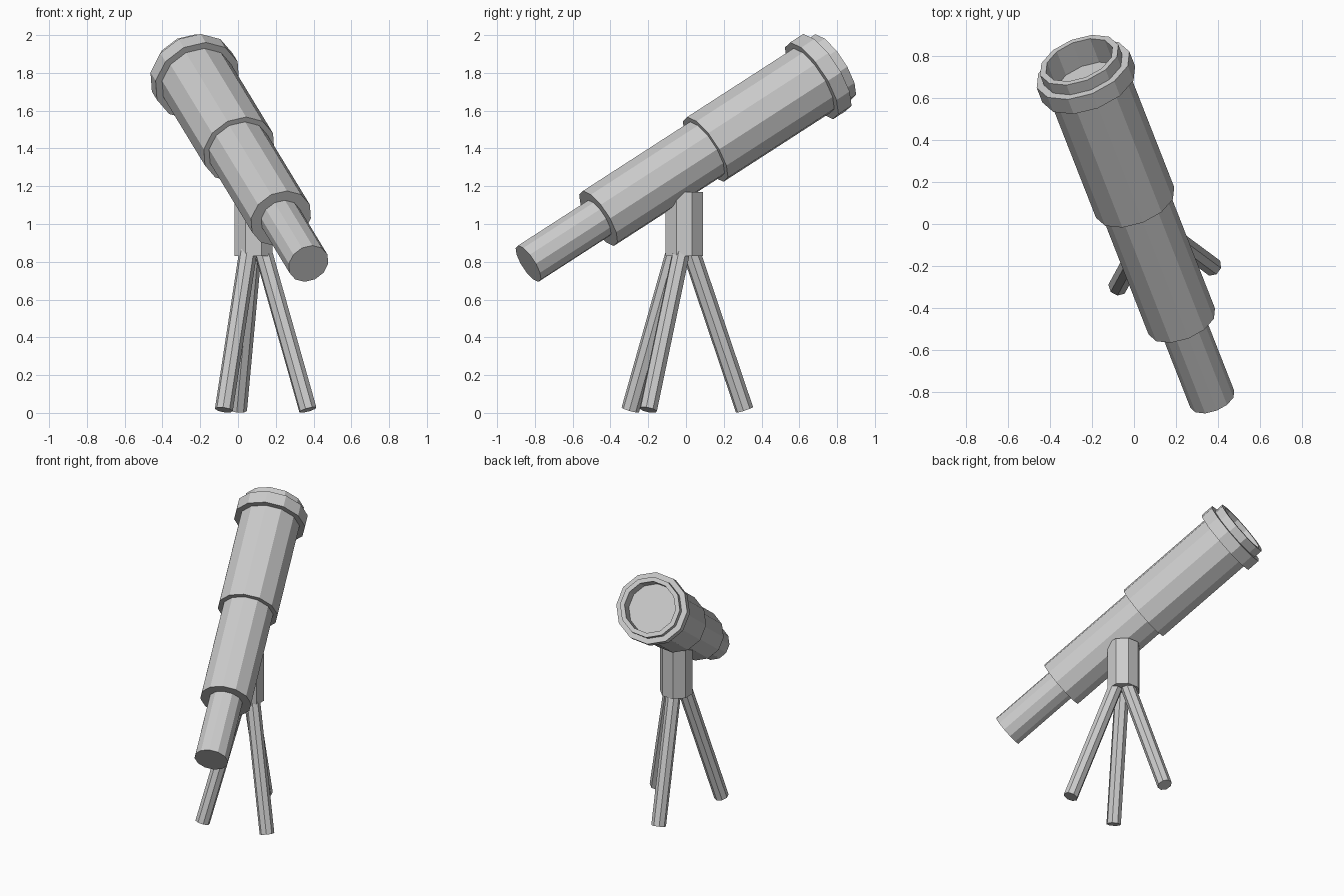
import bpy
import bmesh
from math import cos, sin, pi
from mathutils import Matrix, Vector

if "Cube" in bpy.data.objects:
    bpy.data.objects.remove(bpy.data.objects["Cube"], do_unlink=True)

GREY = (0.6, 0.6, 0.6, 1.0)
metal = bpy.data.materials.new("light grey")
metal.use_nodes = True
metal.diffuse_color = GREY
for node in metal.node_tree.nodes:
    if node.type == "BSDF_PRINCIPLED":
        node.inputs["Base Color"].default_value = GREY


def lathe(name, profile, origin, axis, sides, phase=0.0, closed=False):
    """Spin (distance, radius) points about an axis; cap the ends or close the loop."""
    axis = Vector(axis).normalized()
    guide = Vector((0, 0, 1)) if abs(axis.z) < 0.99 else Vector((0, 1, 0))
    side = guide.cross(axis).normalized()
    up = axis.cross(side)
    bm = bmesh.new()
    rings = []
    for dist, radius in profile:
        ring = []
        for i in range(sides):
            a = 2 * pi * i / sides + phase
            ring.append(bm.verts.new(Vector(origin) + axis * dist
                                     + (up * cos(a) + side * sin(a)) * radius))
        rings.append(ring)
    pairs = list(zip(rings, rings[1:]))
    if closed:
        pairs.append((rings[-1], rings[0]))
    else:
        bm.faces.new(rings[0])
        bm.faces.new(rings[-1])
    for low, high in pairs:
        for i in range(sides):
            j = (i + 1) % sides
            bm.faces.new((low[i], low[j], high[j], high[i]))
    bmesh.ops.recalc_face_normals(bm, faces=bm.faces)
    mesh = bpy.data.meshes.new(name)
    bm.to_mesh(mesh)
    bm.free()
    mesh.materials.append(metal)
    obj = bpy.data.objects.new(name, mesh)
    bpy.context.scene.collection.objects.link(obj)
    return obj


# Telescoping tubes along one tilted axis
EYE = Vector((0.373, -0.835, 0.79))
AIM = Vector((-0.313, 0.798, 0.515))
for name, start, end, radius in (("eyepiece_tube", 0, 0.5, 0.112),
                                 ("middle_tube", 0.465, 1.21, 0.17),
                                 ("main_tube", 1.175, 1.885, 0.2)):
    lathe(name, [(start, radius), (end, radius)], EYE, AIM, 12)

# Stepped collar with an open, recessed front
collar = [(1.88, 0.17), (1.88, 0.237), (1.967, 0.237),
          (1.967, 0.2), (2.025, 0.2), (2.025, 0.17)]
lathe("front_collar", collar, EYE, AIM, 12, closed=True)

# Mounting post
lathe("mount_post", [(0.83, 0.108), (1.17, 0.108)],
      (0.082, -0.009, 0), (0, 0, 1), 8, pi / 8)

# Splayed tripod legs, running slightly into the post
for name, top, foot in (("left_leg", (0.14, -0.03), (0.37, -0.2)),
                        ("right_leg", (0.05, -0.065), (-0.075, -0.295)),
                        ("back_leg", (0.075, 0.035), (0.0, 0.31))):
    base = Vector((*foot, 0.016))
    span = Vector((*top, 0.83)) - base
    lathe(name, [(0, 0.048), (span.length + 0.05, 0.048)], base, span, 8, pi / 8)
